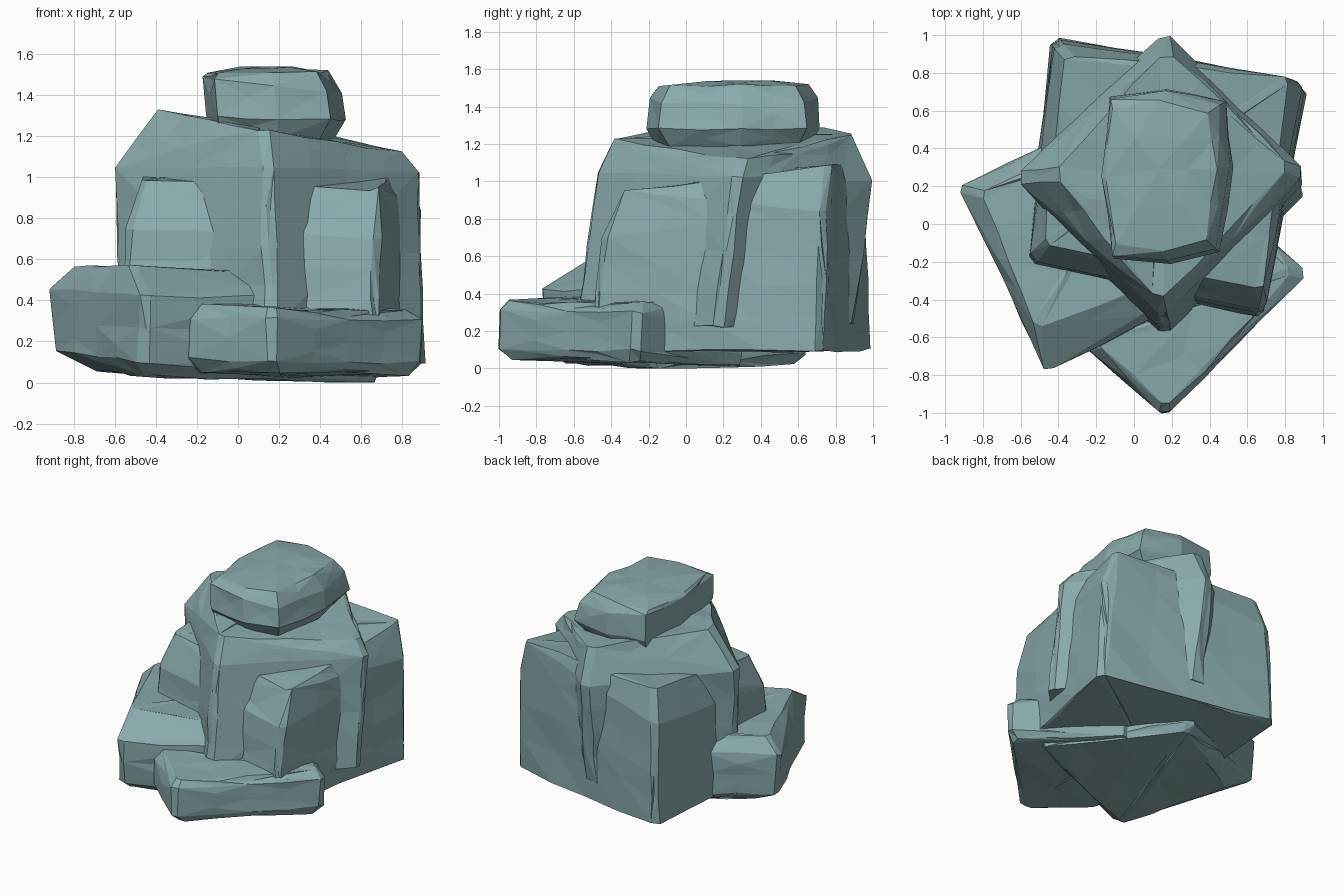
import bpy, bmesh, random
from mathutils import Vector

random.seed(4)

stone = bpy.data.materials.new("stone")
stone.diffuse_color = (0.25, 0.40, 0.41, 1.0)


def finish(name, points, cuts=2, rough=0.009):
    """Hull the points, split the faces and roughen them into flat facets."""
    bm = bmesh.new()
    for p in points:
        bm.verts.new(p)
    res = bmesh.ops.convex_hull(bm, input=bm.verts[:])
    junk = {g for g in res["geom_interior"] + res["geom_unused"]
            if isinstance(g, bmesh.types.BMVert) and g.is_valid}
    bmesh.ops.delete(bm, geom=list(junk), context='VERTS')
    # split only the longer edges so that chamfers stay narrow and crisp
    for _ in range(cuts):
        long_edges = [e for e in bm.edges if e.calc_length() > 0.3]
        bmesh.ops.subdivide_edges(bm, edges=long_edges, cuts=1)
        bmesh.ops.triangulate(bm, faces=bm.faces[:])
    for v in bm.verts:
        v.co += Vector([random.uniform(-rough, rough) for _ in range(3)])
        v.co.z = max(v.co.z, 0.0)
    bmesh.ops.recalc_face_normals(bm, faces=bm.faces[:])
    me = bpy.data.meshes.new(name)
    bm.to_mesh(me)
    bm.free()
    me.materials.append(stone)
    ob = bpy.data.objects.new(name, me)
    bpy.context.collection.objects.link(ob)
    return ob


def block(name, rings, chamfer):
    """Four-cornered rock from stacked rings, each corner cut off."""
    pts = []
    for ring in rings:
        ring = [Vector(p) for p in ring]
        for i, p in enumerate(ring):
            for q in (ring[i - 1], ring[(i + 1) % 4]):
                pts.append(p + (q - p).normalized() * chamfer * random.uniform(0.7, 1.3))
    return finish(name, pts)


# Tall central rock, corners: left, front, right, back
block("tall_rock", [
    [(-0.60, 0.22, 0.20), (0.16, -0.61, 0.28), (0.91, 0.17, 0.22), (0.17, 0.93, 0.25)],
    [(-0.63, 0.24, 1.05), (0.15, -0.50, 1.05), (0.91, 0.27, 1.03), (0.17, 1.03, 1.00)],
    [(-0.43, 0.26, 1.33), (0.13, -0.42, 1.23), (0.83, 0.30, 1.12), (0.17, 0.93, 1.26)],
], 0.05)

# Wide rock crossing it, corners: front left, front right, back right, back left
block("wide_rock", [
    [(-0.58, -0.25, 0.10), (0.67, -0.52, 0.10), (0.92, 0.73, 0.09), (-0.44, 0.99, 0.10)],
    [(-0.55, -0.19, 0.75), (0.69, -0.46, 0.70), (0.89, 0.75, 0.85), (-0.42, 0.97, 0.85)],
    [(-0.48, -0.11, 0.99), (0.69, -0.35, 0.94), (0.82, 0.78, 1.09), (-0.37, 0.90, 1.08)],
], 0.04)

# Low slab on the left, corners: left, front, right, back
block("left_slab", [
    [(-0.72, 0.14, 0.06), (-0.45, -0.66, 0.03), (0.68, -0.18, 0.00), (0.03, 0.60, 0.02)],
    [(-0.91, 0.19, 0.16), (-0.47, -0.76, 0.10), (0.70, -0.19, 0.06), (0.03, 0.65, 0.08)],
    [(-0.93, 0.20, 0.46), (-0.46, -0.79, 0.42), (0.58, -0.24, 0.42), (0.05, 0.65, 0.42)],
    [(-0.81, 0.16, 0.57), (-0.51, -0.55, 0.57), (0.50, -0.20, 0.51), (0.04, 0.55, 0.52)],
], 0.035)

# Low slab in front, corners: left, front, right, back
block("front_slab", [
    [(-0.20, -0.63, 0.05), (0.17, -0.95, 0.05), (0.86, -0.27, 0.04), (0.31, 0.31, 0.01)],
    [(-0.26, -0.65, 0.12), (0.17, -1.02, 0.10), (0.91, -0.27, 0.10), (0.31, 0.33, 0.08)],
    [(-0.25, -0.65, 0.31), (0.17, -1.02, 0.31), (0.91, -0.26, 0.30), (0.31, 0.33, 0.30)],
    [(-0.20, -0.63, 0.38), (0.17, -0.97, 0.36), (0.83, -0.26, 0.35), (0.31, 0.25, 0.36)],
], 0.035)

# Cap stone: eight-sided outline, scaled and tilted at each level
outline = [(-0.12, 0.67), (0.18, 0.72), (0.48, 0.65), (0.53, 0.30),
           (0.46, -0.14), (0.20, -0.21), (-0.10, -0.18), (-0.16, 0.25)]
levels = [(0.87, -0.02, 1.19, 0.0), (1.0, 0.0, 1.29, -0.02),
          (0.97, -0.015, 1.45, -0.10), (0.85, -0.04, 1.515, 0.0)]
cap = [(0.13, 0.30, 1.55)]
for scale, shift, z, tilt in levels:
    for x, y in outline:
        dx, dy = x - 0.18, y - 0.26
        cap.append((0.18 + dx * scale + shift, 0.26 + dy * scale, z + tilt * dx))
finish("cap_stone", cap, 1)
